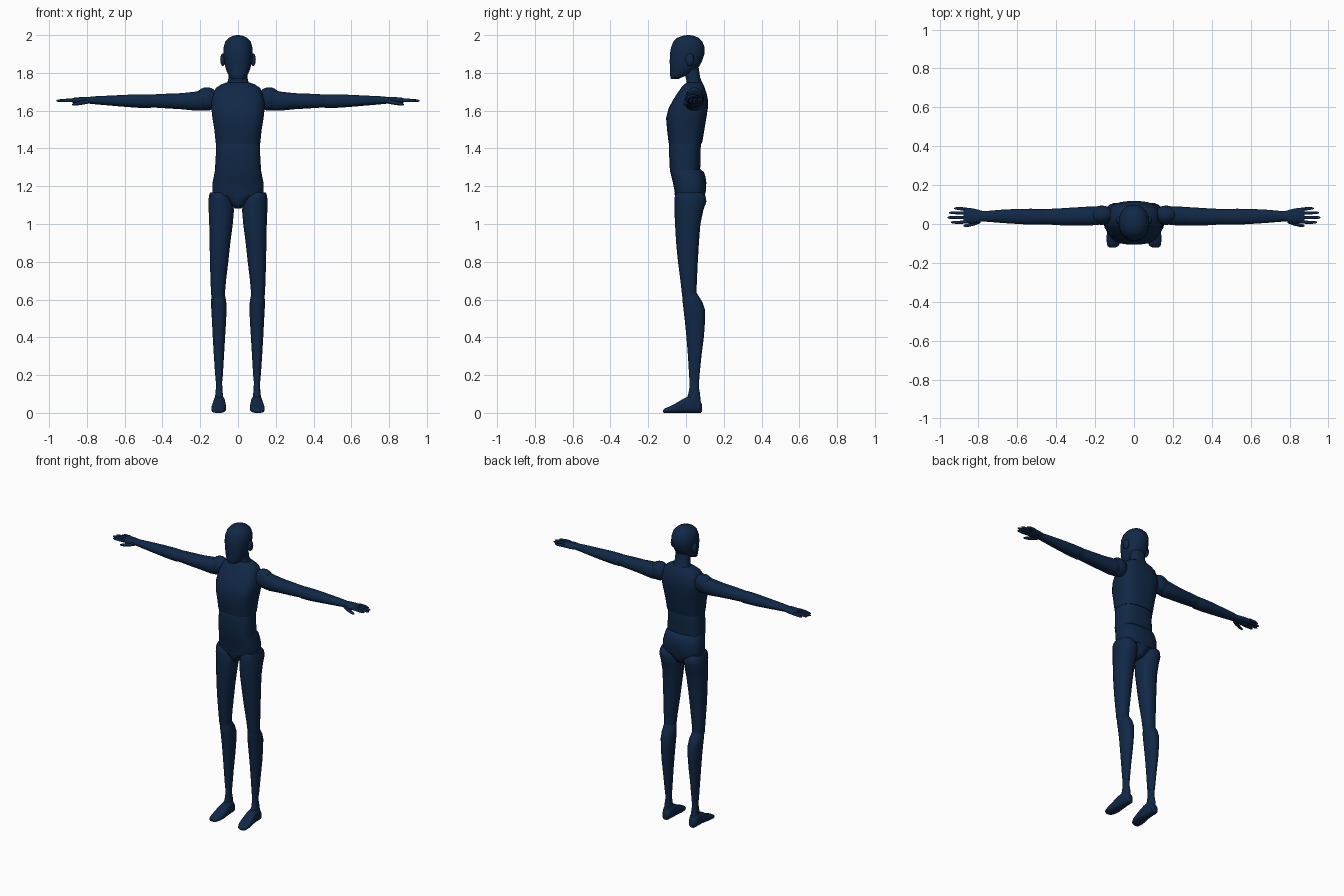
import bpy, bmesh, math
from mathutils import Vector

navy = bpy.data.materials.new("dark navy")
navy.diffuse_color = (0.0055, 0.021, 0.062, 1)

# where (along, a, b) land in (x, y, z) for each loft axis
PLACE = {"x": lambda t, a, b: (t, a, b),
         "y": lambda t, a, b: (a, t, b),
         "z": lambda t, a, b: (a, b, t)}


def spow(v, p):
    return math.copysign(abs(v) ** p, v)


def loft(name, axis, rings, sides=20, square=2.2, mirror=False):
    """Skin rounded sections; each ring is (position, a min, a max, b min, b max)."""
    bm = bmesh.new()
    loops = []
    for t, a0, a1, b0, b1 in rings:
        loop = []
        for i in range(sides):
            ang = 2 * math.pi * (i + 0.5) / sides
            a = (a0 + a1) / 2 + (a1 - a0) / 2 * spow(math.cos(ang), 2 / square)
            b = (b0 + b1) / 2 + (b1 - b0) / 2 * spow(math.sin(ang), 2 / square)
            loop.append(bm.verts.new(PLACE[axis](t, a, b)))
        loops.append(loop)
    for lo, hi in zip(loops, loops[1:]):
        for i in range(sides):
            j = (i + 1) % sides
            bm.faces.new((lo[i], lo[j], hi[j], hi[i]))
    bm.faces.new(loops[0][::-1])
    bm.faces.new(loops[-1])
    return finish(name, bm, mirror)


def finish(name, bm, mirror=False):
    bmesh.ops.recalc_face_normals(bm, faces=bm.faces)
    mesh = bpy.data.meshes.new(name)
    bm.to_mesh(mesh)
    bm.free()
    mesh.materials.append(navy)
    ob = bpy.data.objects.new(name, mesh)
    bpy.context.collection.objects.link(ob)
    bpy.ops.object.select_all(action="DESELECT")
    ob.select_set(True)
    bpy.context.view_layer.objects.active = ob
    bpy.ops.object.shade_smooth_by_angle(angle=math.radians(40))
    if mirror:
        ob.modifiers.new("mirror", "MIRROR")
    return ob


def ball(name, centre, size, mirror=False):
    bm = bmesh.new()
    bmesh.ops.create_uvsphere(bm, u_segments=20, v_segments=12, radius=1)
    bmesh.ops.scale(bm, vec=size, verts=bm.verts)
    bmesh.ops.translate(bm, vec=Vector(centre), verts=bm.verts)
    return finish(name, bm, mirror)


def sym(rings):
    """Centred sections given as (z, half width, y min, y max)."""
    return [(z, -w, w, y0, y1) for z, w, y0, y1 in rings]


# head, ears and neck
loft("head", "z", sym([
    (1.768, .030, -.080, -.040), (1.775, .042, -.083, -.025),
    (1.80, .057, -.085, .035), (1.825, .066, -.086, .065),
    (1.86, .074, -.087, .085), (1.90, .078, -.086, .098),
    (1.935, .077, -.080, .099), (1.965, .068, -.068, .088),
    (1.985, .050, -.048, .068), (1.996, .028, -.020, .044),
    (2.0, .008, .004, .020)]), 24)
ball("ear", (.080, .02, 1.87), (.014, .022, .034), True)
loft("neck", "z", sym([
    (1.70, .070, -.015, .100), (1.745, .058, .005, .088),
    (1.775, .050, -.002, .075), (1.84, .050, -.015, .066)]))

# trunk segments
loft("chest", "z", sym([
    (1.425, .118, -.091, .084), (1.44, .120, -.094, .088),
    (1.50, .126, -.101, .098), (1.56, .136, -.106, .108),
    (1.61, .142, -.094, .116), (1.65, .140, -.073, .118),
    (1.69, .130, -.048, .110), (1.72, .118, -.027, .100),
    (1.738, .092, -.010, .092), (1.75, .060, .005, .085)]), 24, 2.8)
loft("abdomen", "z", sym([
    (1.28, .122, -.084, .074), (1.30, .122, -.087, .076),
    (1.37, .118, -.090, .076), (1.425, .117, -.091, .080),
    (1.435, .114, -.088, .078)]), 24, 2.7)
loft("waist", "z", sym([
    (1.15, .134, -.058, .100), (1.18, .137, -.062, .107),
    (1.22, .136, -.070, .108), (1.25, .129, -.078, .104),
    (1.275, .125, -.084, .095), (1.29, .120, -.084, .076)]), 24, 2.6)
loft("pelvis", "z", sym([
    (1.083, .018, -.030, .060), (1.095, .032, -.046, .080),
    (1.12, .058, -.057, .094), (1.15, .100, -.060, .101),
    (1.165, .130, -.061, .102)]), 24)

# legs
loft("thigh", "z", [
    (.60, .072, .138, -.018, .060), (.63, .069, .143, -.022, .056),
    (.70, .063, .146, -.030, .058), (.80, .051, .149, -.043, .063),
    (.90, .040, .151, -.053, .069), (1.0, .027, .153, -.059, .077),
    (1.07, .021, .156, -.062, .092), (1.12, .024, .158, -.062, .109),
    (1.15, .042, .154, -.060, .104), (1.168, .068, .148, -.048, .084)],
    mirror=True)
loft("shin", "z", [
    (.17, .082, .118, .018, .070), (.20, .080, .121, .016, .072),
    (.30, .074, .128, .010, .082), (.40, .068, .134, .002, .095),
    (.48, .063, .138, -.006, .101), (.55, .060, .142, -.014, .100),
    (.59, .062, .143, -.019, .086), (.63, .070, .140, -.020, .060),
    (.65, .078, .132, -.015, .050)], mirror=True)
loft("ankle", "z", [
    (.05, .073, .128, -.005, .078), (.10, .080, .120, .012, .075),
    (.135, .083, .117, .018, .068), (.185, .084, .117, .020, .068)],
    mirror=True)
loft("foot", "y", [
    (-.121, .094, .128, .002, .016), (-.113, .080, .137, 0, .024),
    (-.09, .068, .141, 0, .033), (-.06, .063, .141, 0, .047),
    (-.03, .064, .137, 0, .066), (.0, .066, .132, 0, .082),
    (.03, .068, .130, 0, .092), (.06, .070, .129, 0, .086),
    (.078, .076, .123, 0, .060), (.084, .086, .114, .006, .045)],
    square=2.8, mirror=True)

# arms
ball("shoulder", (.165, .045, 1.662), (.062, .050, .062), True)
loft("upper_arm", "x", [
    (.155, .010, .080, 1.625, 1.700), (.18, -.004, .090, 1.601, 1.712),
    (.22, -.008, .091, 1.599, 1.702), (.30, -.008, .086, 1.607, 1.693),
    (.38, -.007, .081, 1.612, 1.690), (.46, -.002, .077, 1.617, 1.686),
    (.49, .004, .072, 1.622, 1.680)], mirror=True)
loft("forearm", "x", [
    (.44, .004, .072, 1.620, 1.682), (.47, -.004, .078, 1.613, 1.687),
    (.53, -.004, .079, 1.615, 1.687), (.60, .000, .078, 1.620, 1.684),
    (.68, .005, .074, 1.627, 1.680), (.75, .011, .068, 1.633, 1.677),
    (.79, .013, .067, 1.637, 1.673)], mirror=True)

# hands: palm, four fingers and a lowered thumb
loft("palm", "x", [
    (.775, .015, .066, 1.639, 1.672), (.80, .008, .074, 1.638, 1.673),
    (.83, .002, .081, 1.637, 1.672), (.86, .004, .083, 1.638, 1.670),
    (.876, .008, .081, 1.642, 1.667)], mirror=True)
for label, y, tip in (("index", .012, .942), ("middle", .034, .960),
                      ("ring", .056, .952), ("little", .076, .925)):
    d = (y - .04) * .12
    loft(label + "_finger", "x", [
        (.86, y - .010, y + .009, 1.645, 1.667),
        (.90, y - .009 + d, y + .008 + d, 1.645, 1.664),
        (tip - .012, y - .007 + d, y + .007 + d, 1.645, 1.660),
        (tip, y - .003 + d, y + .003 + d, 1.649, 1.656)], 10, mirror=True)
loft("thumb", "x", [
    (.79, .004, .030, 1.638, 1.664), (.82, -.008, .016, 1.632, 1.656),
    (.85, -.015, .005, 1.628, 1.648), (.868, -.016, -.001, 1.627, 1.642),
    (.878, -.012, -.005, 1.629, 1.636)], 10, mirror=True)
